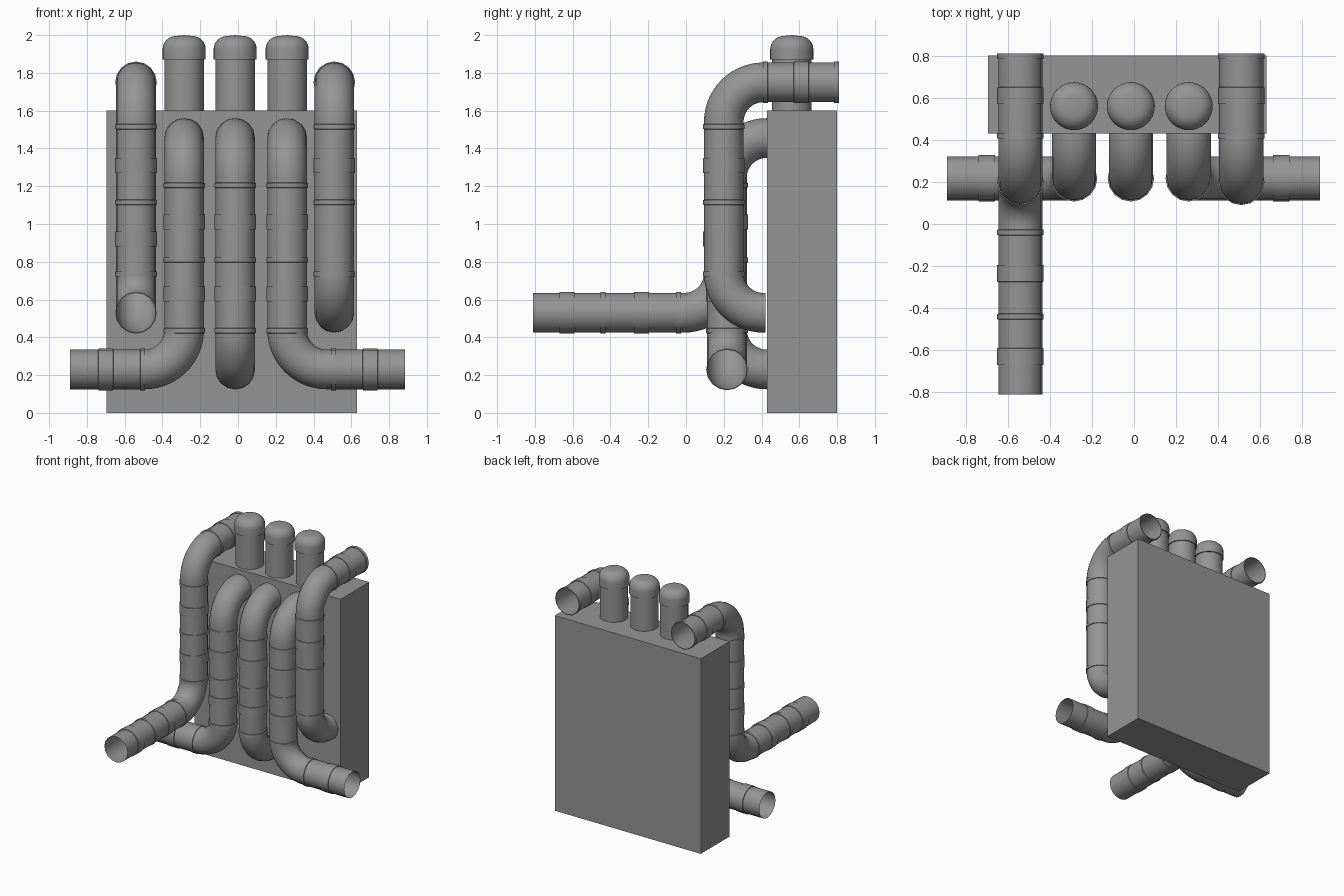
import bpy, bmesh
from math import sin, cos, pi, radians
from mathutils import Vector

cube = bpy.data.objects.get("Cube")
if cube:
    bpy.data.objects.remove(cube, do_unlink=True)

grey = bpy.data.materials.new("plain grey")
grey.use_nodes = True
grey.diffuse_color = (0.3, 0.3, 0.3, 1)
grey.node_tree.nodes["Principled BSDF"].inputs["Base Color"].default_value = (0.3, 0.3, 0.3, 1)

R = 0.105      # pipe radius
COLLAR = 1.05  # collar radius as a factor of the pipe radius


def smooth(obj):
    bpy.ops.object.select_all(action="DESELECT")
    obj.select_set(True)
    bpy.context.view_layer.objects.active = obj
    bpy.ops.object.shade_smooth_by_angle(angle=radians(35))


def tube(name, points, radii):
    """Open round tube along a polyline, with a radius factor at each point."""
    curve = bpy.data.curves.new(name, "CURVE")
    curve.dimensions = "3D"
    curve.bevel_depth = R
    curve.bevel_resolution = 6
    curve.use_fill_caps = False
    spline = curve.splines.new("POLY")
    spline.points.add(len(points) - 1)
    for p, co, r in zip(spline.points, points, radii):
        p.co = (*co, 1)
        p.radius = r
    obj = bpy.data.objects.new(name, curve)
    bpy.context.collection.objects.link(obj)
    bpy.ops.object.select_all(action="DESELECT")
    obj.select_set(True)
    bpy.context.view_layer.objects.active = obj
    bpy.ops.object.convert(target="MESH")
    obj = bpy.context.view_layer.objects.active
    obj.name = name
    obj.data.materials.clear()
    obj.data.materials.append(grey)
    smooth(obj)


def pipe(name, corners, bend):
    """Pipe with a quarter-circle elbow at every inner corner."""
    pts = [Vector(c) for c in corners]
    path = [pts[0]]
    for a, b, c in zip(pts, pts[1:], pts[2:]):
        u, v = (a - b).normalized(), (c - b).normalized()
        centre = b + (u + v) * bend
        for i in range(15):
            t = i / 14 * pi / 2
            path.append(centre - v * bend * cos(t) - u * bend * sin(t))
    path.append(pts[-1])
    clean = [path[0]]
    for p in path[1:]:
        if (p - clean[-1]).length > 0.003:
            clean.append(p)
    tube(name, clean, [1] * len(clean))


def collars(name, centre, axis, places, width):
    """Raised bands around a straight run; places are positions on the axis."""
    for i, s in enumerate(places):
        pts = []
        for d in (-width / 2 - 0.001, -width / 2, width / 2, width / 2 + 0.001):
            p = Vector(centre)
            p[axis] = s + d
            pts.append(p)
        tube(f"{name}_{i + 1}", pts, [1, COLLAR, COLLAR, 1])


def lathe(name, x, y, profile):
    bm = bmesh.new()
    vs = [bm.verts.new((r, 0, z)) for r, z in profile]
    es = [bm.edges.new(e) for e in zip(vs, vs[1:])]
    bmesh.ops.spin(bm, geom=vs + es, cent=(0, 0, 0), axis=(0, 0, 1),
                   angle=2 * pi, steps=32)
    bmesh.ops.remove_doubles(bm, verts=bm.verts, dist=0.0005)
    bmesh.ops.recalc_face_normals(bm, faces=bm.faces)
    mesh = bpy.data.meshes.new(name)
    bm.to_mesh(mesh)
    bm.free()
    mesh.materials.append(grey)
    obj = bpy.data.objects.new(name, mesh)
    obj.location = (x, y, 0)
    bpy.context.collection.objects.link(obj)
    smooth(obj)


# Wall block
bpy.ops.mesh.primitive_cube_add(size=1, location=(-0.0325, 0.615, 0.8))
wall = bpy.context.object
wall.name = "wall_block"
wall.scale = (1.325, 0.37, 1.6)
wall.data.materials.append(grey)

THIN, WIDE = 0.025, 0.078

# Outer pipes passing over the block
RIGHT, LEFT, YO = -0.54, 0.51, 0.2
pipe("right_outer_pipe", [(RIGHT, 0.81, 1.75), (RIGHT, YO, 1.75),
                          (RIGHT, YO, 0.53), (RIGHT, -0.81, 0.53)], 0.21)
pipe("left_outer_pipe", [(LEFT, 0.81, 1.75), (LEFT, YO, 1.75),
                         (LEFT, YO, 0.53), (LEFT, 0.42, 0.53)], 0.21)
for side, x in (("right", RIGHT), ("left", LEFT)):
    collars(side + "_riser_thin_collar", (x, YO, 0), 2, (0.735, 1.115, 1.515), THIN)
    collars(side + "_top_thin_collar", (x, 0, 1.75), 1, (0.42, 0.797), THIN)
    collars(side + "_top_wide_collar", (x, 0, 1.75), 1, (0.61,), WIDE)
collars("right_riser_wide_collar", (RIGHT, YO, 0), 2, (0.92, 1.31), WIDE)
collars("left_riser_wide_collar", (LEFT, YO, 0), 2, (1.31,), WIDE)
collars("front_run_thin_collar", (RIGHT, 0, 0.53), 1, (-0.04, -0.44), THIN)
collars("front_run_wide_collar", (RIGHT, 0, 0.53), 1, (-0.235, -0.63), WIDE)

# Three inner pipes coming out of the block
YI, TOP, LOW = 0.217, 1.455, 0.23
inner = (("right", -0.285, (-0.89, YI, LOW)),
         ("middle", -0.015, (-0.015, 0.44, LOW)),
         ("left", 0.26, (0.885, YI, LOW)))
for side, x, end in inner:
    pipe(side + "_inner_pipe", [(x, 0.44, TOP), (x, YI, TOP), (x, YI, LOW), end], 0.21)
    collars(side + "_inner_thin_collar", (x, YI, 0), 2, (0.435, 0.81, 1.205), THIN)
    collars(side + "_inner_wide_collar", (x, YI, 0), 2, (0.63, 1.01), WIDE)
for side, s in (("right", -1), ("left", 1)):
    collars(side + "_outlet_thin_collar", (0, YI, LOW), 0, (s * 0.505,), THIN)
    collars(side + "_outlet_wide_collar", (0, YI, LOW), 0, (s * 0.70,), WIDE)

# Capped stubs on top of the block
CAP, ROUND = 0.114, 0.07
cap_profile = [(R, 1.55), (R, 1.87), (CAP, 1.87)]
for i in range(9):
    t = i / 8 * pi / 2
    cap_profile.append((CAP - ROUND + ROUND * cos(t), 1.925 + ROUND * sin(t)))
cap_profile.append((0, 2.0))
for side, x, _ in inner:
    lathe(side + "_capped_stub", x, 0.56, cap_profile)
